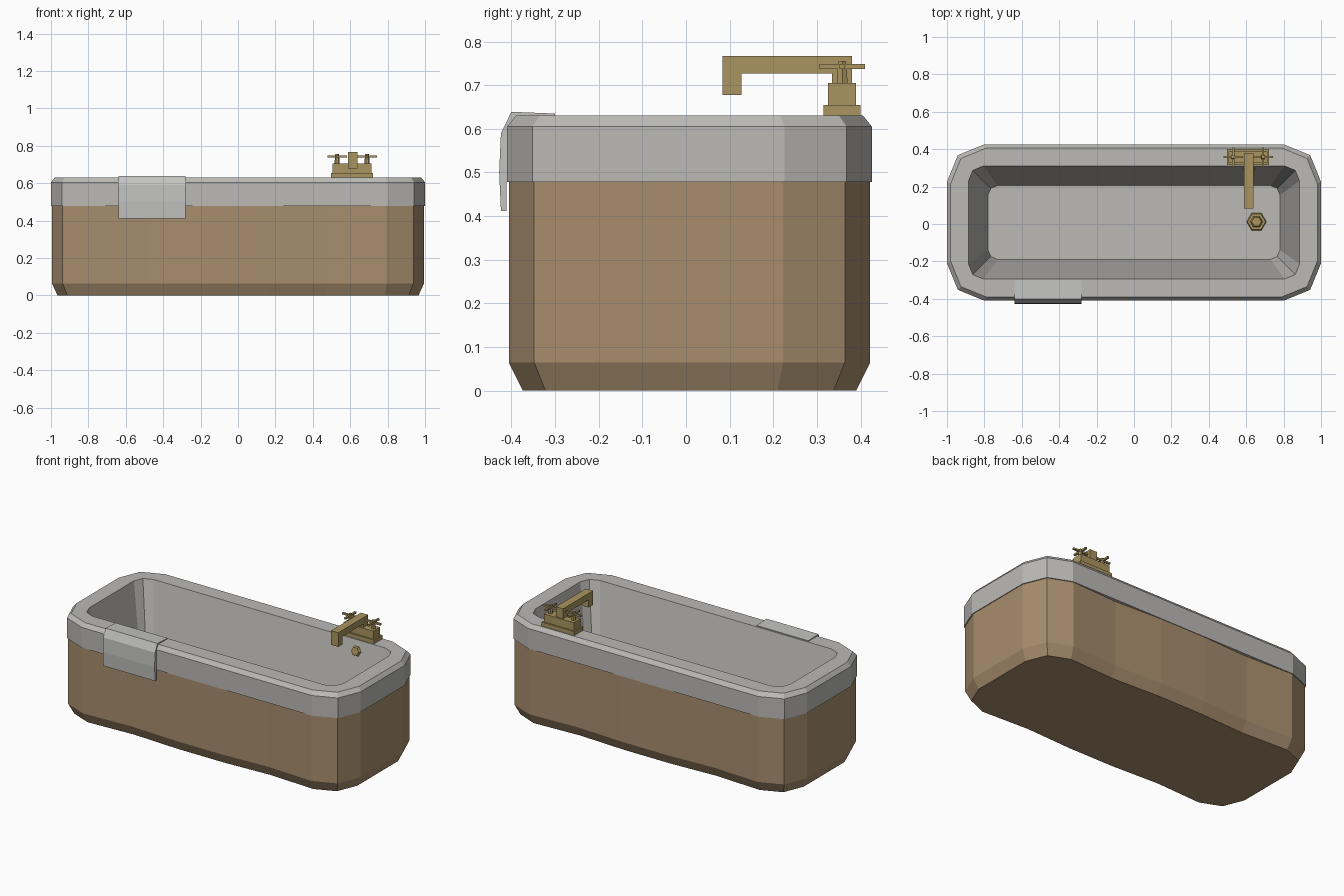
import bpy
import bmesh
import math
from mathutils import Matrix, Vector

cube = bpy.data.objects.get("Cube")
if cube:
    bpy.data.objects.remove(cube, do_unlink=True)

TUB_Y = 0.008


def material(name, rgb):
    mat = bpy.data.materials.new(name)
    mat.use_nodes = True
    mat.diffuse_color = (*rgb, 1)
    mat.node_tree.nodes["Principled BSDF"].inputs["Base Color"].default_value = (*rgb, 1)
    return mat


WOOD = material("warm_wood", (0.39, 0.27, 0.155))
STONE = material("pale_stone", (0.50, 0.49, 0.47))
CLOTH = material("towel_grey", (0.54, 0.54, 0.53))
BRASS = material("brass", (0.40, 0.30, 0.115))


def finish(bm, name, mat):
    bmesh.ops.recalc_face_normals(bm, faces=bm.faces)
    mesh = bpy.data.meshes.new(name)
    bm.to_mesh(mesh)
    bm.free()
    mesh.materials.append(mat)
    obj = bpy.data.objects.new(name, mesh)
    bpy.context.collection.objects.link(obj)
    return obj


def outline(hx, hy, c, z, flute=None):
    """Rounded rectangle with two-step corners and optional fluted long sides."""
    k = 0.29 * c
    half = [(hx, hy - c), (hx - k, hy - k), (hx - c, hy)]
    if flute is not None:
        span = hx - c
        half += [(span * f, hy - d) for f, d in
                 ((0.6, flute), (0.2, 0), (-0.2, 0), (-0.6, flute))]
    half += [(c - hx, hy), (k - hx, hy - k), (-hx, hy - c)]
    full = half + [(-x, -y) for x, y in half]
    return [(x, y + TUB_Y, z) for x, y in full]


def loft(name, rings, mat, cap_start=False, cap_end=False):
    bm = bmesh.new()
    loops = [[bm.verts.new(p) for p in ring] for ring in rings]
    n = len(loops[0])
    for a, b in zip(loops, loops[1:]):
        for i in range(n):
            j = (i + 1) % n
            bm.faces.new((a[i], a[j], b[j], b[i]))
    if cap_start:
        bm.faces.new(loops[0])
    if cap_end:
        bm.faces.new(loops[-1])
    return finish(bm, name, mat)


def box(name, x, y, z, mat):
    bm = bmesh.new()
    size = Vector((x[1] - x[0], y[1] - y[0], z[1] - z[0]))
    mid = Vector((sum(x) / 2, sum(y) / 2, sum(z) / 2))
    bmesh.ops.create_cube(bm, size=1, matrix=Matrix.Translation(mid) @ Matrix.Diagonal((*size, 1)))
    return finish(bm, name, mat)


def prism(name, center, r1, r2, height, mat, tilt=0, sides=6):
    bm = bmesh.new()
    bmesh.ops.create_cone(bm, cap_ends=True, segments=sides, radius1=r1, radius2=r2, depth=height,
                          matrix=Matrix.Translation(center) @ Matrix.Rotation(tilt, 4, "X")
                          @ Matrix.Rotation(math.pi / 2, 4, "Z"))
    return finish(bm, name, mat)


def extrude_profile(name, pts, x0, x1, mat):
    rings = [[(x, y, z) for y, z in pts] for x in (x0, x1)]
    return loft(name, rings, mat, True, True)


# Wooden casing with gently fluted long sides
loft("tub_casing", [
    outline(0.965, 0.382, 0.18, 0, 0.015),
    outline(0.995, 0.414, 0.2, 0.065, 0.015),
    outline(0.995, 0.414, 0.2, 0.482, 0.015),
], WOOD, cap_start=True)

# Stone rim flowing into the sloped basin
loft("rim_and_basin", [
    outline(0.95, 0.37, 0.19, 0.478),
    outline(1.0, 0.418, 0.2, 0.478),
    outline(1.0, 0.418, 0.2, 0.605),
    outline(0.98, 0.398, 0.19, 0.63),
    outline(0.885, 0.302, 0.08, 0.63),
    outline(0.78, 0.197, 0.05, 0.10),
], STONE, cap_end=True)

# Towel draped over the front rim
extrude_profile("towel", [
    (-0.411, 0.412), (-0.424, 0.412), (-0.428, 0.5), (-0.424, 0.59), (-0.40, 0.639),
    (-0.30, 0.635), (-0.30, 0.628), (-0.389, 0.629), (-0.410, 0.604),
], -0.64, -0.28, CLOTH)

# Drain and overflow cover
prism("drain_ring", (0.655, 0.012, 0.106), 0.053, 0.048, 0.012, BRASS)
prism("drain_plug", (0.655, 0.012, 0.12), 0.034, 0.026, 0.018, BRASS)
prism("overflow_cover", (0.615, 0.291, 0.566), 0.034, 0.026, 0.02, BRASS, tilt=math.radians(79))

# Tap block
box("tap_base", (0.497, 0.723), (0.315, 0.40), (0.628, 0.655), BRASS)
box("tap_block", (0.506, 0.714), (0.325, 0.39), (0.655, 0.705), BRASS)

# Square spout with a downturned end
box("spout_post", (0.588, 0.638), (0.335, 0.38), (0.705, 0.73), BRASS)
extrude_profile("spout", [
    (0.38, 0.727), (0.38, 0.767), (0.084, 0.767), (0.084, 0.678), (0.127, 0.678), (0.127, 0.727),
], 0.588, 0.638, BRASS)

# Cross handles either side of the spout
for side, x in (("right", 0.53), ("left", 0.69)):
    y = 0.358
    prism(side + "_handle_stem", (x, y, 0.72), 0.014, 0.012, 0.034, BRASS)
    prism(side + "_handle_cap", (x, y, 0.744), 0.012, 0.010, 0.022, BRASS)
    box(side + "_handle_bar_across", (x - 0.052, x + 0.052), (y - 0.006, y + 0.006), (0.737, 0.748), BRASS)
    box(side + "_handle_bar_along", (x - 0.006, x + 0.006), (y - 0.052, y + 0.052), (0.737, 0.748), BRASS)
